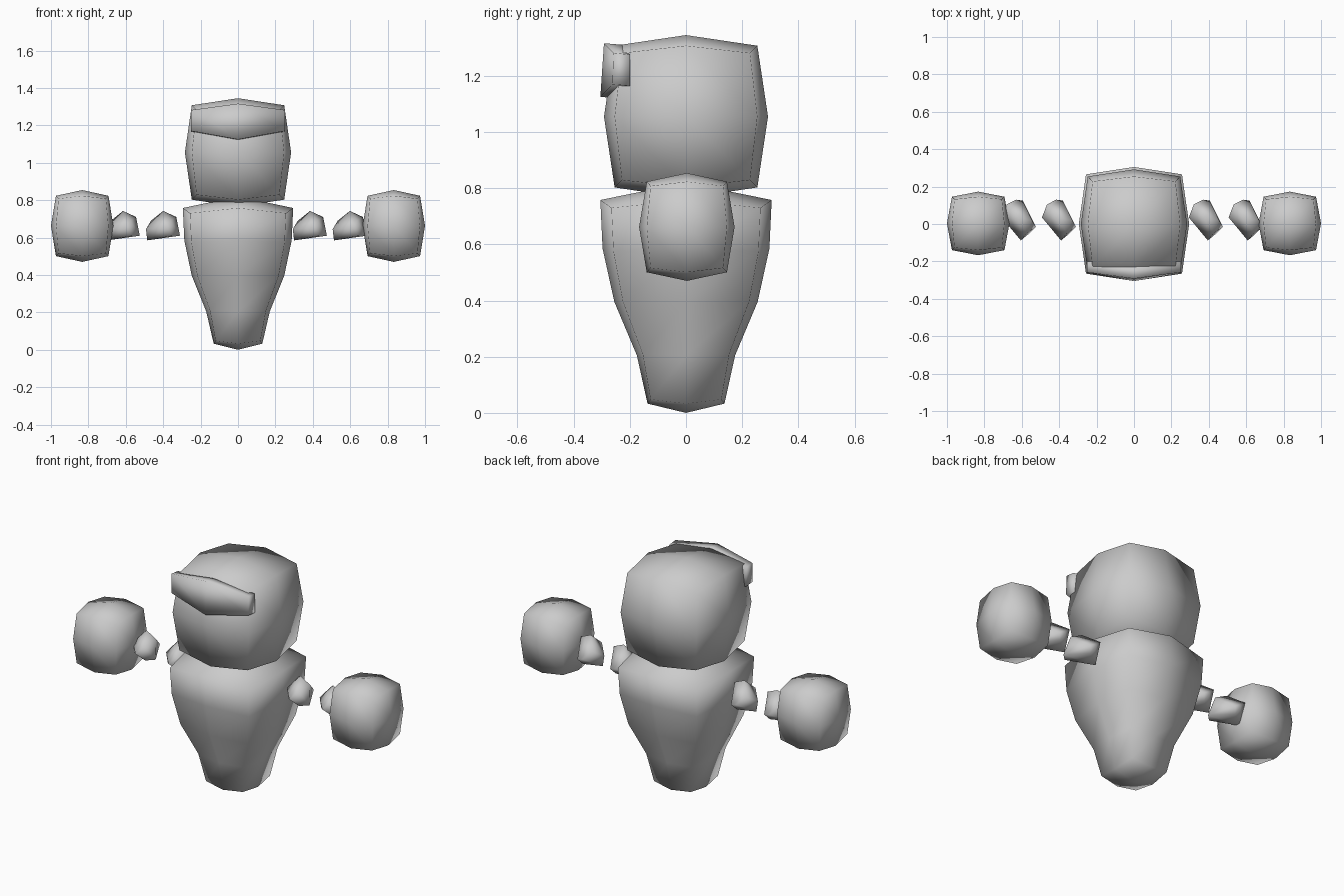
import bpy, bmesh
from mathutils import Vector

if "Cube" in bpy.data.objects:
    bpy.data.objects.remove(bpy.data.objects["Cube"])


def finish(name, bm):
    bmesh.ops.recalc_face_normals(bm, faces=bm.faces)
    mesh = bpy.data.meshes.new(name)
    bm.to_mesh(mesh)
    bm.free()
    for p in mesh.polygons:
        p.use_smooth = True
    ob = bpy.data.objects.new(name, mesh)
    bpy.context.collection.objects.link(ob)
    return ob


def rounded_block(name, centre, half, edge=0.87, corner=0.78):
    """Cube with 2x2 faces per side, edges and corners pulled in."""
    bm = bmesh.new()
    bmesh.ops.create_cube(bm, size=2)
    bmesh.ops.subdivide_edges(bm, edges=bm.edges[:], cuts=1, use_grid_fill=True)
    for v in bm.verts:
        count = sum(abs(c) > 0.5 for c in v.co)
        k = (1, 1, edge, corner)[count]
        v.co = Vector(centre) + Vector([c * h * k for c, h in zip(v.co, half)])
    return finish(name, bm)


# Tapered body: eight-sided rings (mid half-width x, y, mid z, corner z, corner ratio)
rings = [(0.13, 0.137, 0.033, 0.048, 0.92),
         (0.17, 0.175, 0.205, 0.21, 0.88),
         (0.247, 0.255, 0.395, 0.395, 0.88),
         (0.287, 0.297, 0.585, 0.575, 0.87),
         (0.295, 0.305, 0.758, 0.73, 0.87)]
around = [(1, 0), (1, 1), (0, 1), (-1, 1), (-1, 0), (-1, -1), (0, -1), (1, -1)]
bm = bmesh.new()
loops = []
for hx, hy, zm, zc, k in rings:
    loops.append([bm.verts.new((a * hx * k, b * hy * k, zc) if a and b
                               else (a * hx, b * hy, zm)) for a, b in around])
for lo, hi in zip(loops, loops[1:]):
    for i in range(8):
        j = (i + 1) % 8
        bm.faces.new((lo[i], lo[j], hi[j], hi[i]))
for loop, z in ((loops[0], 0.0), (loops[-1], 0.82)):
    c = bm.verts.new((0, 0, z))
    for i in range(0, 8, 2):
        bm.faces.new((c, loop[i], loop[i + 1], loop[(i + 2) % 8]))
finish("body", bm)

# Head
rounded_block("head", (0, 0, 1.055), (0.284, 0.292, 0.29))

# Brow: lip along the front of the head, sections of (y, z)
middle = [(-0.22, 1.31), (-0.292, 1.316), (-0.305, 1.125), (-0.24, 1.12)]
side = [(-0.2, 1.275), (-0.258, 1.282), (-0.262, 1.17), (-0.2, 1.165)]
bm = bmesh.new()
cols = [[bm.verts.new((x, y, z)) for y, z in sec]
        for x, sec in ((-0.25, side), (0, middle), (0.25, side))]
for p, q in zip(cols, cols[1:]):
    for i in range(4):
        j = (i + 1) % 4
        bm.faces.new((p[i], p[j], q[j], q[i]))
bm.faces.new(cols[0])
bm.faces.new(cols[-1])
finish("brow", bm)

# Hands
for label, s in (("left", -1), ("right", 1)):
    rounded_block(label + "_hand", (s * 0.833, 0.003, 0.662), (0.167, 0.17, 0.192),
                  edge=0.84, corner=0.76)

# Arm beads: one tilted faceted lump repeated four times
lump = [(-0.092, 0.015, -0.015), (-0.085, 0.02, -0.075), (0.09, -0.035, -0.05),
        (0.07, 0, 0.05), (0, 0.01, 0.082), (-0.065, 0.085, 0.03),
        (-0.015, 0.11, -0.02), (0.02, 0.105, -0.03), (0.05, -0.075, -0.05),
        (0.01, -0.108, -0.01), (0, 0.08, -0.062), (0.04, -0.07, 0.03)]
for i, x in enumerate((-0.615, -0.4, 0.385, 0.598)):
    bm = bmesh.new()
    for p in lump:
        bm.verts.new(p)
    bmesh.ops.convex_hull(bm, input=bm.verts[:])
    bead = finish("arm_bead_%d" % (i + 1), bm)
    bead.location = (x, 0.02, 0.66)
